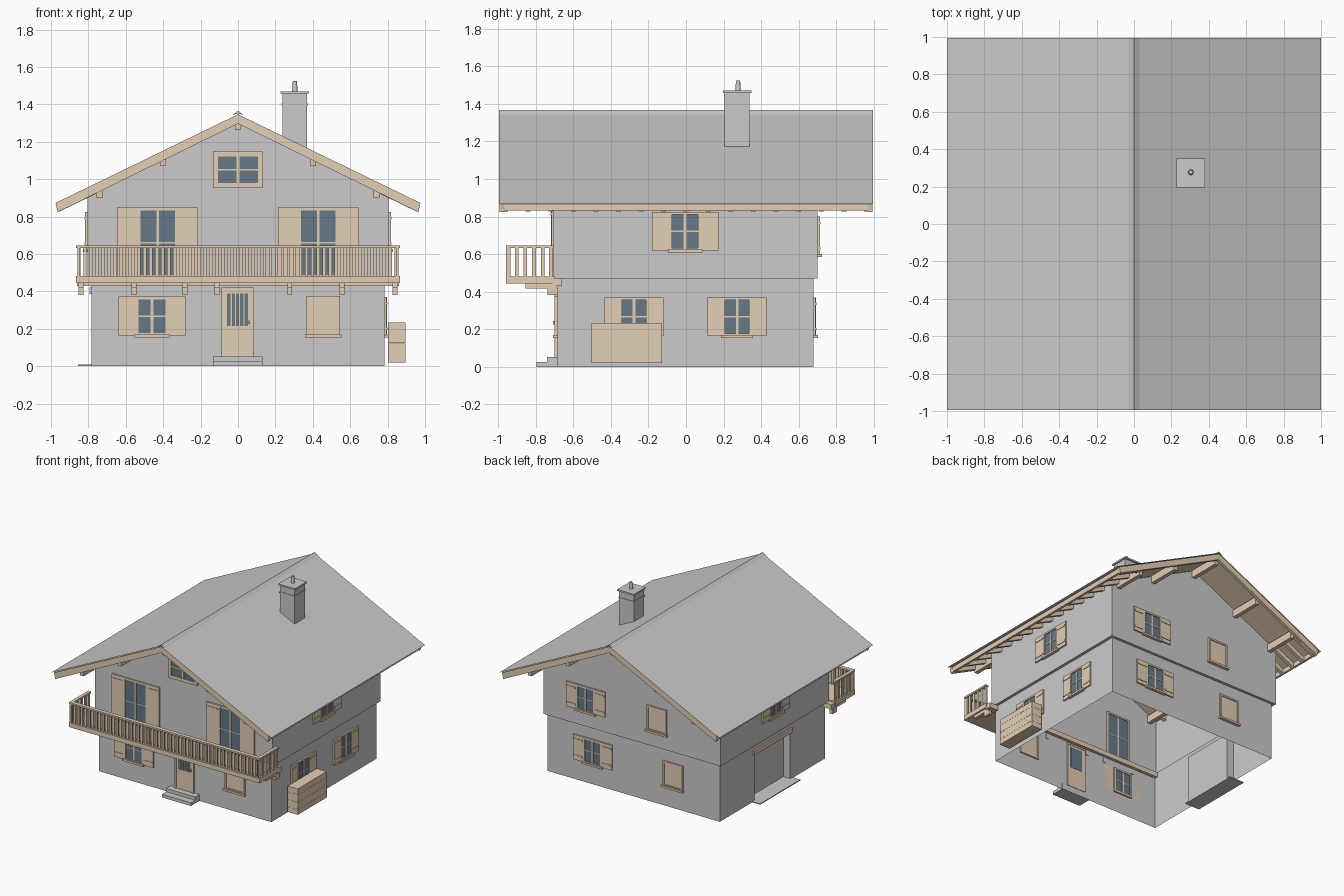
import bpy, bmesh, math
from mathutils import Matrix, Vector

if "Cube" in bpy.data.objects:
    bpy.data.objects.remove(bpy.data.objects["Cube"])


def material(name, rgb):
    m = bpy.data.materials.new(name)
    m.use_nodes = True
    m.diffuse_color = (*rgb, 1)
    m.node_tree.nodes["Principled BSDF"].inputs["Base Color"].default_value = (*rgb, 1)
    return m


PLASTER = material("grey plaster", (0.6, 0.6, 0.6))
TIMBER = material("pale timber", (0.77, 0.62, 0.46))
GLASS = material("blue grey glass", (0.135, 0.19, 0.245))


def finish(name, bm, mat, matrix=None):
    bmesh.ops.recalc_face_normals(bm, faces=bm.faces[:])
    me = bpy.data.meshes.new(name)
    bm.to_mesh(me)
    bm.free()
    me.materials.append(mat)
    ob = bpy.data.objects.new(name, me)
    if matrix:
        ob.matrix_world = matrix
    bpy.context.collection.objects.link(ob)
    return ob


def boxes(name, spans, mat, matrix=None):
    """One object from boxes given as (x0, x1, y0, y1, z0, z1)."""
    bm = bmesh.new()
    for x0, x1, y0, y1, z0, z1 in spans:
        centre = Vector((x0 + x1, y0 + y1, z0 + z1)) / 2
        size = Matrix.Diagonal((x1 - x0, y1 - y0, z1 - z0, 1))
        bmesh.ops.create_cube(bm, size=1, matrix=Matrix.Translation(centre) @ size)
    return finish(name, bm, mat, matrix)


def prism(name, profile, y0, y1, mat, solid=True):
    """Sweep an (x, z) profile along y, closed or as an open sheet."""
    bm = bmesh.new()
    a, b = [[bm.verts.new((x, y, z)) for x, z in profile] for y in (y0, y1)]
    n = len(profile)
    for i in range(n if solid else n - 1):
        j = (i + 1) % n
        bm.faces.new((a[i], a[j], b[j], b[i]))
    if solid:
        bm.faces.new(a)
        bm.faces.new(b)
    return finish(name, bm, mat)


# House shell: open below, upper storey slightly wider, gables on y
bm = bmesh.new()
loops = []
for hx, front, back, z in ((0.782, 0.685, 0.678, 0), (0.782, 0.685, 0.678, 0.47),
                           (0.805, 0.705, 0.7, 0.47), (0.805, 0.705, 0.7, 0.935)):
    loops.append([bm.verts.new(p) for p in
                  ((-hx, -front, z), (hx, -front, z), (hx, back, z), (-hx, back, z))])
for lo, hi in zip(loops, loops[1:]):
    for i in range(4):
        j = (i + 1) % 4
        bm.faces.new((lo[i], lo[j], hi[j], hi[i]))
top = loops[-1]
for i, y in ((0, -0.705), (2, 0.7)):
    bm.faces.new((top[i], top[i + 1], bm.verts.new((0, y, 1.33))))
# Recessed garage bay on the right-hand wall
for co, no in (((0, -0.23, 0), (0, 1, 0)), ((0, 0.23, 0), (0, 1, 0)), ((0, 0, 0.39), (0, 0, 1))):
    wall = [f for f in bm.faces if f.calc_center_median().x < -0.78
            and f.calc_center_median().z < 0.46]
    geom = wall + list({e for f in wall for e in f.edges}) + list({v for f in wall for v in f.verts})
    bmesh.ops.bisect_plane(bm, geom=geom, plane_co=co, plane_no=no)
bay = [f for f in bm.faces if f.calc_center_median().x < -0.78
       and abs(f.calc_center_median().y) < 0.2 and f.calc_center_median().z < 0.38]
out = bmesh.ops.extrude_face_region(bm, geom=bay)["geom"]
bmesh.ops.translate(bm, vec=(0.06, 0, 0), verts=[g for g in out if isinstance(g, bmesh.types.BMVert)])
bmesh.ops.delete(bm, geom=[f for f in bay if f.is_valid], context="FACES")
finish("house_walls", bm, PLASTER)
boxes("garage_lintel", [(-0.795, -0.77, -0.25, 0.25, 0.385, 0.42)], TIMBER)
boxes("garage_apron", [(-0.855, -0.722, -0.26, 0.26, 0, 0.008)], PLASTER)

# Roof: covering sheet, boarding, verge boards, ridge cap
SLOPE = 0.486


def chevron(half, peak, thick):
    z = peak - SLOPE * half
    return [(-half, z), (0, peak), (half, z), (half - 0.01, z - thick),
            (0, peak - thick), (0.01 - half, z - thick)]


prism("roof_covering", chevron(1.0, 1.354, 0)[:3], -0.995, 0.995, PLASTER, solid=False)
prism("roof_boarding", chevron(0.965, 1.347, 0.012), -0.985, 0.985, TIMBER)
for name, y in (("front_verge_board", -0.992), ("back_verge_board", 0.967)):
    prism(name, chevron(0.975, 1.347, 0.05), y, y + 0.025, TIMBER)
prism("ridge_cap", [(-0.03, 1.343), (0, 1.366), (0.03, 1.343), (0, 1.353)], -0.995, 0.995, PLASTER)
boxes("eave_boards", [(min(s * 0.95, s * 0.968), max(s * 0.95, s * 0.968), -0.99, 0.99, 0.832, 0.872)
                      for s in (-1, 1)], TIMBER)

# Purlins and rafter tails
boxes("purlins", [(x - 0.016, x + 0.016, -0.965, 0.965, z, z + 0.06) for x, z in
                  ((0, 1.265), (-0.4, 1.07), (0.4, 1.07), (-0.74, 0.9), (0.74, 0.9))], TIMBER)
bm = bmesh.new()
for side in (-1, 1):
    for k in range(17):
        y = -0.96 + 0.12 * k
        ring = []
        for yy in (y - 0.013, y + 0.013):
            ring.append([bm.verts.new((side * x, yy, 1.336 - SLOPE * x - d))
                         for x, d in ((0.76, 0), (0.955, 0), (0.955, 0.045), (0.76, 0.045))])
        a, b = ring
        for i in range(4):
            j = (i + 1) % 4
            bm.faces.new((a[i], a[j], b[j], b[i]))
        bm.faces.new(a)
        bm.faces.new(b)
finish("rafter_tails", bm, TIMBER)

# Chimney
boxes("chimney", [(0.237, 0.37, 0.205, 0.337, 1.12, 1.46), (0.233, 0.374, 0.201, 0.341, 1.395, 1.405),
                  (0.228, 0.38, 0.196, 0.349, 1.457, 1.47)], PLASTER)
bm = bmesh.new()
bmesh.ops.create_cone(bm, cap_ends=True, segments=16, radius1=0.015, radius2=0.011, depth=0.06,
                      matrix=Matrix.Translation((0.304, 0.277, 1.495)))
finish("chimney_pipe", bm, PLASTER)


# Openings: local x runs along the wall, local -y points outward
def wall_frame(turn, dist, u):
    return Matrix.Rotation(math.radians(turn), 4, "Z") @ Matrix.Translation((u, -dist, 0))


def window(name, turn, dist, u, w, z0, z1, leaf=0.0, rim=0.014, closed=False, sill=True):
    m, h, mid = wall_frame(turn, dist, u), w / 2, (z0 + z1) / 2
    front, back = -0.014, 0.012
    frame = [(-h, rim - h, front, back, z0, z1), (h - rim, h, front, back, z0, z1),
             (-h, h, front, back, z0, z0 + rim), (-h, h, front, back, z1 - rim, z1)]
    if sill:
        frame.append((-h - 0.008, h + 0.008, -0.024, 0, z0 - 0.01, z0 + 0.006))
    if not closed:
        frame += [(-0.007, 0.007, -0.01, 0.009, z0, z1), (-h, h, -0.009, 0.008, mid - 0.004, mid + 0.004)]
    boxes(name + "_frame", frame, TIMBER, m)
    boxes(name + ("_closed_shutter" if closed else "_glass"),
          [(rim - h, h - rim, -0.006, 0.006, z0 + rim, z1 - rim)], TIMBER if closed else GLASS, m)
    if leaf:
        leaves = []
        for a in (-h - leaf, h):
            leaves.append((a, a + leaf, -0.012, 0, z0, z1))
            for z in (z0 + 0.03, z1 - 0.04):
                leaves.append((a + 0.004, a + leaf - 0.004, -0.016, -0.01, z, z + 0.012))
        boxes(name + "_shutters", leaves, TIMBER, m)


for side, u in (("left", 0.43), ("right", -0.43)):
    window("front_balcony_door_" + side, 0, 0.705, u, 0.212, 0.475, 0.848, 0.11, sill=False)
window("attic_window", 0, 0.705, 0, 0.265, 0.955, 1.147, rim=0.026, sill=False)
window("front_lower_window", 0, 0.685, -0.46, 0.172, 0.165, 0.372, 0.092)
window("front_closed_window", 0, 0.685, 0.456, 0.18, 0.165, 0.375, closed=True)
window("left_upper_window", 90, 0.805, -0.005, 0.168, 0.62, 0.825, 0.093)
window("right_upper_window", 270, 0.805, 0.005, 0.168, 0.62, 0.825, 0.093)
for side, u in (("front", -0.277), ("back", 0.272)):
    window("left_lower_window_" + side, 90, 0.782, u, 0.155, 0.165, 0.37, 0.08)
window("back_upper_window", 180, 0.7, -0.415, 0.17, 0.595, 0.8, 0.092)
window("back_upper_closed_window", 180, 0.7, 0.23, 0.18, 0.595, 0.8, closed=True)
window("back_lower_window", 180, 0.678, -0.367, 0.17, 0.165, 0.37, 0.092)
window("back_lower_closed_window", 180, 0.678, 0.36, 0.18, 0.165, 0.37, closed=True)

# Front door with a barred pane, and its steps
m = wall_frame(0, 0.685, -0.002)
boxes("front_door", [(-0.075, 0.075, -0.006, 0.008, 0.05, 0.41), (-0.087, -0.073, -0.014, 0.012, 0.05, 0.42),
                     (0.073, 0.087, -0.014, 0.012, 0.05, 0.42), (-0.087, 0.087, -0.014, 0.012, 0.406, 0.42)],
      TIMBER, m)
boxes("door_pane", [(-0.056, 0.056, -0.009, 0.01, 0.215, 0.388)], GLASS, m)
boxes("door_pane_bars", [(x - 0.003, x + 0.003, -0.012, -0.008, 0.215, 0.388)
                         for x in (-0.034, -0.011, 0.011, 0.034)], TIMBER, m)
boxes("door_handle", [(0.059, 0.066, -0.022, -0.005, 0.225, 0.245)], PLASTER, m)
boxes("door_steps", [(-0.133, 0.13, -0.795, -0.68, 0, 0.026), (-0.133, 0.13, -0.74, -0.68, 0.026, 0.053)], PLASTER)

# Balcony: deck, wall beam, brackets, railing
boxes("balcony_deck", [(-0.865, 0.865, -0.957, -0.7, 0.444, 0.482)], TIMBER)
boxes("balcony_wall_beam", [(-0.86, 0.86, -0.712, -0.66, 0.43, 0.47)], TIMBER)
brackets = []
for x in (-0.84, -0.556, -0.284, -0.113, 0.277, 0.556, 0.84):
    brackets += [(x - 0.013, x + 0.013, -0.855, -0.69, 0.418, 0.445),
                 (x - 0.013, x + 0.013, -0.737, -0.68, 0.382, 0.42)]
boxes("balcony_brackets", brackets, TIMBER)
rails = [(-0.865, 0.865, -0.957, -0.925, 0.632, 0.646)]
balusters = [(-0.859 + 0.032 * i, -0.841 + 0.032 * i, -0.948, -0.934, 0.48, 0.634) for i in range(54)]
for x in (-0.865, 0.838):
    rails.append((x, x + 0.027, -0.957, -0.705, 0.632, 0.646))
    balusters += [(x + 0.007, x + 0.02, y - 0.01, y + 0.01, 0.48, 0.634)
                  for y in (-0.947, -0.901, -0.855, -0.809, -0.763, -0.718)]
boxes("balcony_handrails", rails, TIMBER)
boxes("balcony_balusters", balusters, TIMBER)

# Stacked timber beside the left wall
boxes("timber_stack", [(0.803, 0.895, -0.503, -0.127, z, z + h) for z, h in
                       ((0.02, 0.043), (0.064, 0.058), (0.123, 0.063), (0.187, 0.046))], TIMBER)
